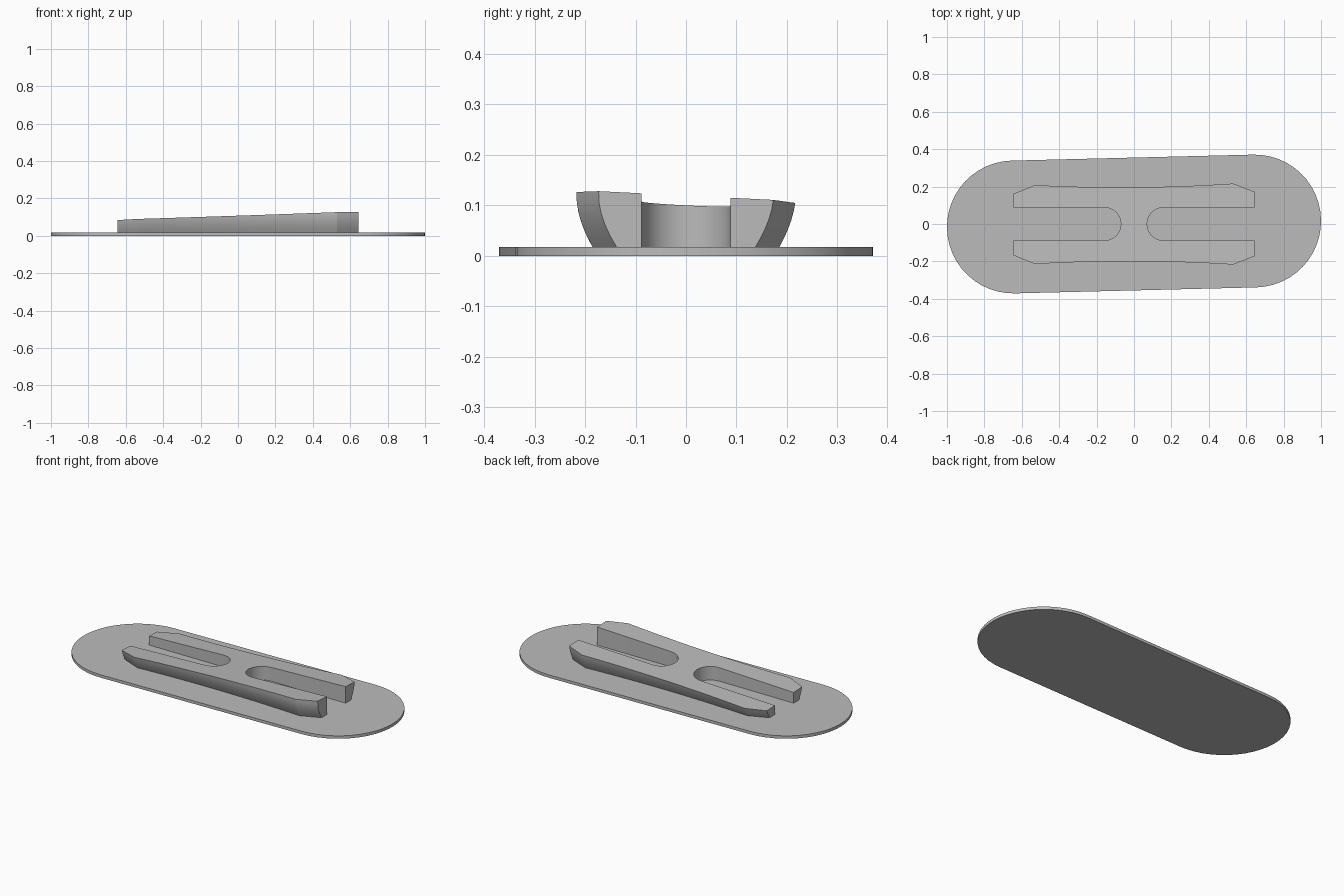
import bpy
import bmesh
import math

if "Cube" in bpy.data.objects:
    bpy.data.objects.remove(bpy.data.objects["Cube"], do_unlink=True)

PLATE = 0.017                     # plate thickness

grey = bpy.data.materials.new("light grey")
grey.use_nodes = True
grey.diffuse_color = (0.5, 0.5, 0.5, 1)
grey.node_tree.nodes["Principled BSDF"].inputs["Base Color"].default_value = (0.5, 0.5, 0.5, 1)


def loft(name, layers):
    """Closed solid through a stack of matching outlines."""
    bm = bmesh.new()
    rings = [[bm.verts.new(p) for p in layer] for layer in layers]
    n = len(rings[0])
    for a, b in zip(rings, rings[1:]):
        for i in range(n):
            j = (i + 1) % n
            bm.faces.new((a[i], a[j], b[j], b[i]))
    bm.faces.new(rings[0][::-1])
    bm.faces.new(rings[-1])
    bmesh.ops.recalc_face_normals(bm, faces=bm.faces)
    mesh = bpy.data.meshes.new(name)
    bm.to_mesh(mesh)
    bm.free()
    mesh.materials.append(grey)
    obj = bpy.data.objects.new(name, mesh)
    bpy.context.collection.objects.link(obj)
    bpy.ops.object.select_all(action='DESELECT')
    obj.select_set(True)
    bpy.context.view_layer.objects.active = obj
    bpy.ops.object.shade_smooth_by_angle(angle=math.radians(22))
    return obj


def arc(cx, cy, r, start, end, steps):
    return [(cx + r * math.cos(math.radians(start + (end - start) * i / steps)),
             cy + r * math.sin(math.radians(start + (end - start) * i / steps)))
            for i in range(steps + 1)]


# Base plate: a slightly turned stadium
tilt = math.degrees(math.atan2(0.016, 0.645))
plate = (arc(0.645, 0.016, 0.355, tilt - 90, tilt + 90, 24)
         + arc(-0.645, -0.016, 0.355, tilt + 90, tilt + 270, 24))
loft("base_plate", [[(x, y, z) for x, y in plate] for z in (0, PLATE)])


# Grip block: flared waisted sides, open slot at each end, slanted flat top
def top_height(x, y):
    return 0.0975 + 0.034 * x - 0.05 * y


def flare(z):
    return 0.032 * (max(0, 0.115 - z) / 0.098) ** 1.7


END, CORNER, SLOT = 0.643, 0.53, 0.088
waist = [(CORNER * (1 - i / 8), 0.2 + 0.017 * (1 - i / 8) ** 2, 1.0) for i in range(17)]
back = [(END, 0.173, 1.12)] + waist + [(-END, 0.173, 1.12)]
slot = [(x, y, 0) for x, y in arc(0.158, 0, SLOT, 270, 90, 16)]
right_slot = [(END, -SLOT, 0)] + slot + [(END, SLOT, 0)]
half = right_slot + back
outline = half + [(-x, -y, f) for x, y, f in half]

layers = []
for t in (0, 0.2, 0.4, 0.6, 0.8, 1):
    layer = []
    for x, y, f in outline:
        z = PLATE + t * (top_height(x, y) - PLATE)
        yy = y - math.copysign(f * flare(z), y) if f else y
        layer.append((x, yy, PLATE + t * (top_height(x, yy) - PLATE)))
    layers.append(layer)
loft("grip_block", layers)
